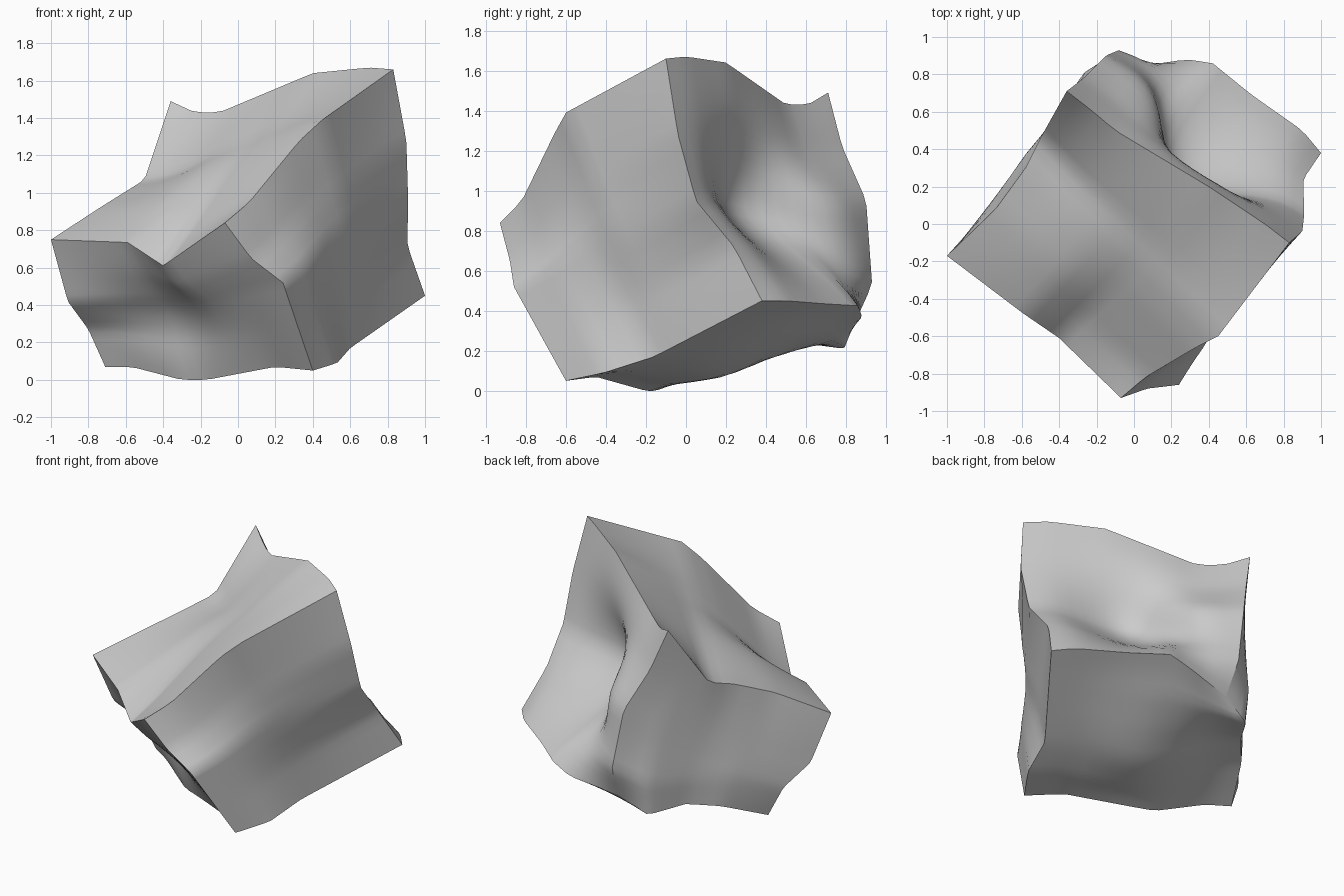
import bpy, bmesh
from math import sin, pi, exp
from mathutils import Vector

if "Cube" in bpy.data.objects:
    bpy.data.objects.remove(bpy.data.objects["Cube"])

N = 20  # grid cells along each side of a face

# Eight corners of the tilted, warped block
corner = {
    "A": (-1, -.17, .75), "B": (-.07, -.93, .84), "C": (.83, -.1, 1.66), "D": (-.36, .71, 1.49),
    "G": (-.71, .11, .07), "E": (.4, -.6, .05), "F": (1, .38, .45), "H": (-.06, .83, .31),
}
# Bends along the twelve edges, between the corners
bends = {
    "AB": [(-.59, -.48, .735), (-.4, -.61, .61)],
    "BC": [(.06, -.82, .95), (.33, -.66, 1.28), (.45, -.6, 1.39)],
    "CD": [(.7, 0, 1.67), (.4, .2, 1.64), (-.1, .5, 1.43), (-.23, .61, 1.43)],
    "DA": [(-.5, .46, 1.07), (-.58, .3, 1.02), (-.74, .08, .92)],
    "AG": [(-.91, -.07, .42), (-.8, .07, .27)],
    "BE": [(.07, -.88, .65), (.24, -.86, .52)],
    "CF": [(.9, -.04, 1.28), (.91, .05, .95), (.905, .24, .72)],
    "DH": [(-.27, .78, 1.22), (-.15, .9, .95), (-.08, .93, .53)],
    "EF": [(.53, -.41, .09), (.6, -.16, .17)],
    "EG": [(.2, -.45, .07), (-.17, -.2, 0), (-.3, -.15, 0), (-.57, .02, .07)],
    "FH": [(.9, .5, .45), (.63, .69, .435), (.42, .86, .425), (.28, .88, .37)],
    "GH": [(-.55, .4, .2), (-.4, .57, .24), (-.26, .79, .21)],
}


def edge(a, b):
    """Evenly spaced points along an edge, from corner a to corner b."""
    if a + b not in bends:
        return edge(b, a)[::-1]
    pts = [Vector(p) for p in [corner[a], *bends[a + b], corner[b]]]
    lens = [(q - p).length for p, q in zip(pts, pts[1:])]
    out = []
    for i in range(N + 1):
        d, k = sum(lens) * i / N, 0
        while k < len(lens) - 1 and d > lens[k]:
            d -= lens[k]
            k += 1
        out.append(pts[k].lerp(pts[k + 1], min(d / lens[k], 1)))
    return out


bm = bmesh.new()
side = bm.faces.layers.int.new("side")


def patch(index, names, bumps=()):
    """Curved face blended between its four edges; each bump is u, v, width, offset."""
    a, b, c, d = names
    lo, hi, le, ri = edge(a, b), edge(d, c), edge(a, d), edge(b, c)

    def fade(t):
        return (1 - t) ** 1.8

    def wave(line, k):
        return line[k] - line[0].lerp(line[N], k / N)

    grid = []
    for j in range(N + 1):
        v = j / N
        row = []
        for i in range(N + 1):
            u = i / N
            p = lo[0].lerp(lo[N], u).lerp(hi[0].lerp(hi[N], u), v)
            p += wave(lo, i) * fade(v) + wave(hi, i) * fade(1 - v)
            p += wave(le, j) * fade(u) + wave(ri, j) * fade(1 - u)
            for bu, bv, w, off in bumps:
                mask = abs(sin(pi * u) * sin(pi * v))
                p += Vector(off) * mask * exp(-((u - bu) ** 2 + (v - bv) ** 2) / w ** 2)
            p.z = max(p.z, 0)
            row.append(bm.verts.new(p))
        grid.append(row)
    for j in range(N):
        for i in range(N):
            f = bm.faces.new((grid[j][i], grid[j][i + 1], grid[j + 1][i + 1], grid[j + 1][i]))
            f[side] = index
            f.smooth = True


# Top, four sides (front hollow, deep rear valley) and the sagging underside
patch(0, "ABCD")
patch(1, "ABEG", [(.35, .6, .3, (.04, .06, .02))])
patch(2, "BCFE")
patch(3, "CDHF", [(.45, .66, .38, (-.21, -.28, 0)), (.8, .5, .2, (.08, .08, 0))])
patch(4, "DAGH")
patch(5, "GEFH", [(.5, .45, .45, (0, -.03, -.12))])

# Weld the faces together and keep the block's edges crisp
bmesh.ops.remove_doubles(bm, verts=bm.verts, dist=.0005)
bmesh.ops.recalc_face_normals(bm, faces=bm.faces)
for e in bm.edges:
    e.smooth = len({f[side] for f in e.link_faces}) < 2

mesh = bpy.data.meshes.new("warped_block")
bm.to_mesh(mesh)
bm.free()
bpy.context.collection.objects.link(bpy.data.objects.new("warped_block", mesh))
